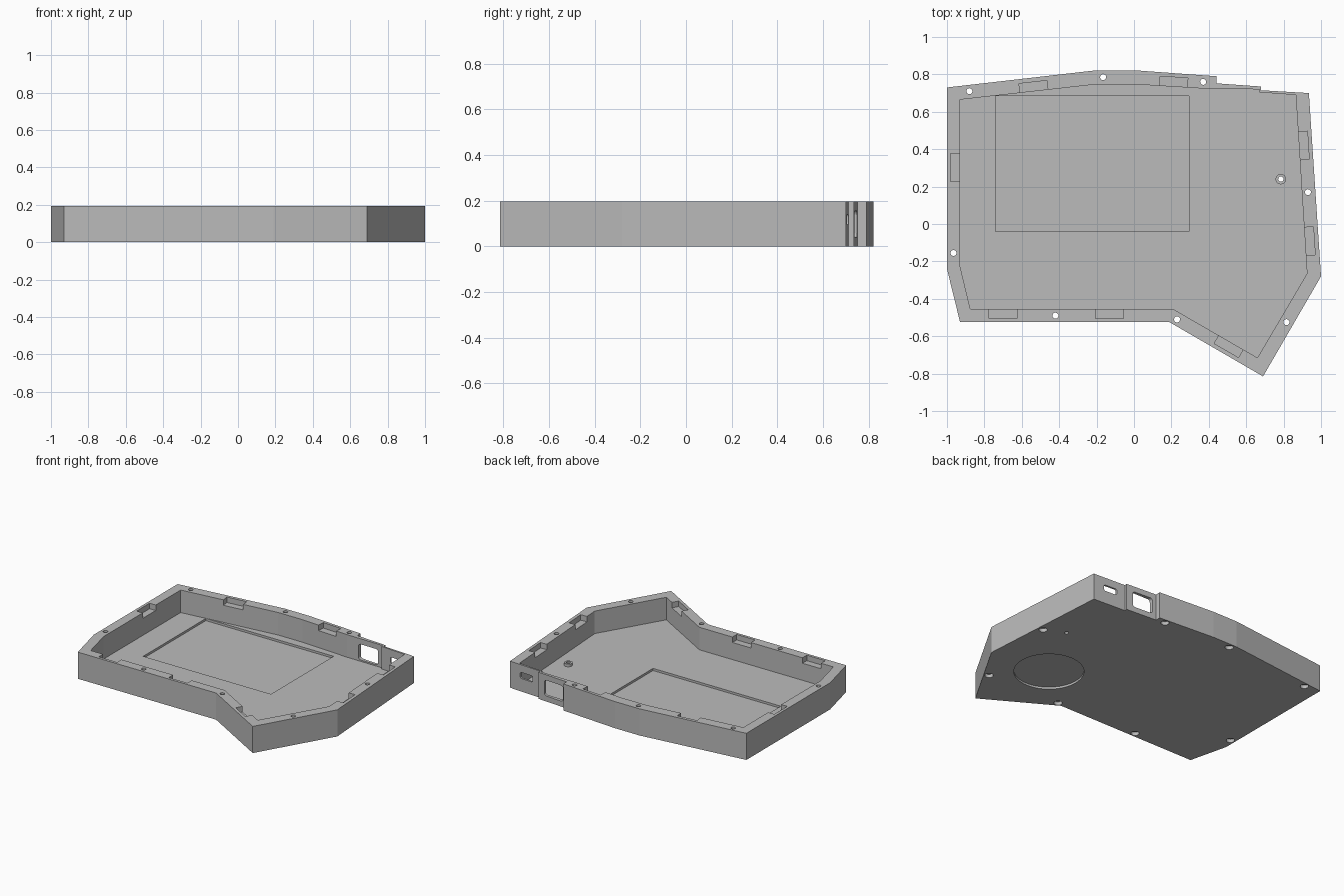
import bpy, bmesh, math
from mathutils import Vector

if "Cube" in bpy.data.objects:
    bpy.data.objects.remove(bpy.data.objects["Cube"])

H = 0.195        # case height
FLOOR = 0.03     # floor thickness

grey = bpy.data.materials.new("case grey")
grey.diffuse_color = (0.5, 0.5, 0.5, 1)
grey.use_nodes = True
grey.node_tree.nodes["Principled BSDF"].inputs["Base Color"].default_value = grey.diffuse_color


def prism(name, pts, z0, z1):
    """Vertical prism over a counter-clockwise xy outline."""
    bm = bmesh.new()
    face = bm.faces.new([bm.verts.new((x, y, z0)) for x, y in pts])
    ret = bmesh.ops.extrude_face_region(bm, geom=[face])
    verts = [g for g in ret["geom"] if isinstance(g, bmesh.types.BMVert)]
    bmesh.ops.translate(bm, verts=verts, vec=(0, 0, z1 - z0))
    bmesh.ops.recalc_face_normals(bm, faces=bm.faces)
    mesh = bpy.data.meshes.new(name)
    bm.to_mesh(mesh)
    bm.free()
    mesh.materials.append(grey)
    ob = bpy.data.objects.new(name, mesh)
    bpy.context.collection.objects.link(ob)
    return ob


def circle(x, y, r, n=24):
    return [(x + r * math.cos(2 * math.pi * i / n),
             y + r * math.sin(2 * math.pi * i / n)) for i in range(n)]


def rect(x0, y0, x1, y1):
    return [(x0, y0), (x1, y0), (x1, y1), (x0, y1)]


def combine(target, tool, op="DIFFERENCE"):
    """Apply one boolean and remove the tool object."""
    mod = target.modifiers.new("cut", "BOOLEAN")
    mod.operation, mod.solver, mod.object = op, "EXACT", tool
    bpy.context.view_layer.objects.active = target
    bpy.ops.object.modifier_apply(modifier=mod.name)
    bpy.data.objects.remove(tool)


def port(x0, x1, z0, z1, y0, y1, r):
    """Rounded opening running along y through the back wall."""
    pts = []
    for k, (cx, cz) in enumerate([(x1 - r, z1 - r), (x0 + r, z1 - r),
                                  (x0 + r, z0 + r), (x1 - r, z0 + r)]):
        for i in range(5):
            a = math.pi / 2 * (k + i / 4)
            pts.append((cx + r * math.cos(a), cz + r * math.sin(a)))
    ob = prism("port_cutter", pts, -y1, -y0)
    for v in ob.data.vertices:          # turn the prism from z to y
        x, z, d = v.co
        v.co = (x, -d, z)
    return ob


# Tray body: outer shell minus the cavity
outer = [(-1, -0.24), (-0.93, -0.525), (0.19, -0.525), (0.69, -0.815),
         (1, -0.28), (0.935, 0.70), (0.68, 0.715), (0.68, 0.735),
         (0.44, 0.752), (0.44, 0.79), (0, 0.822), (-0.2, 0.822), (-1, 0.73)]
inner = [(-0.93, -0.225), (-0.875, -0.455), (0.21, -0.455), (0.66, -0.715),
         (0.925, -0.265), (0.865, 0.69), (0.67, 0.704), (0.67, 0.72),
         (0.375, 0.724), (0, 0.747), (-0.2, 0.747), (-0.93, 0.665)]
case = prism("keyboard_case", outer, 0, H)
combine(case, prism("cavity", inner, FLOOR, H + 0.1))

# Battery recess in the floor and round recess underneath
combine(case, prism("battery_recess", rect(-0.74, -0.04, 0.295, 0.685), 0.014, 0.08))
combine(case, prism("bottom_recess", circle(0.545, -0.229, 0.233, 64), -0.05, 0.015))

# Clip notches: position on the inner wall and outward direction
notches = [((-0.535, 0.709), (-0.11, 1)), ((0.21, 0.735), (0.06, 1)),
           ((-0.93, 0.302), (-1, 0)), ((-0.70, -0.455), (0, -1)),
           ((-0.132, -0.455), (0, -1)), ((0.519, -0.633), (-0.5, -0.866)),
           ((0.914, -0.093), (1, 0.063)), ((0.882, 0.418), (1, 0.063))]
for p, d in notches:
    p, d = Vector(p), Vector(d).normalized()
    t = Vector((-d.y, d.x)) * 0.075
    a, b = p - d * 0.03, p + d * 0.05
    combine(case, prism("notch", [a - t, b - t, b + t, a + t], H - 0.04, H + 0.05))

# Screw holes with counterbores from below
screws = [(-0.88, 0.71), (-0.165, 0.785), (0.37, 0.76), (0.93, 0.17),
          (0.815, -0.525), (0.23, -0.51), (-0.42, -0.49), (-0.965, -0.155)]
for x, y in screws:
    combine(case, prism("screw_hole", circle(x, y, 0.016), -0.1, H + 0.1))
    combine(case, prism("counterbore", circle(x, y, 0.028), -0.1, 0.025))

# Reset button boss and its hole
combine(case, prism("reset_boss", circle(0.785, 0.24, 0.028), 0.01, 0.05), "UNION")
combine(case, prism("reset_hole", circle(0.785, 0.24, 0.014), -0.1, 0.1))

# Connector openings in the back wall
combine(case, port(0.47, 0.63, 0.04, 0.155, 0.66, 0.8, 0.018))
combine(case, port(0.745, 0.85, 0.095, 0.14, 0.62, 0.8, 0.012))
